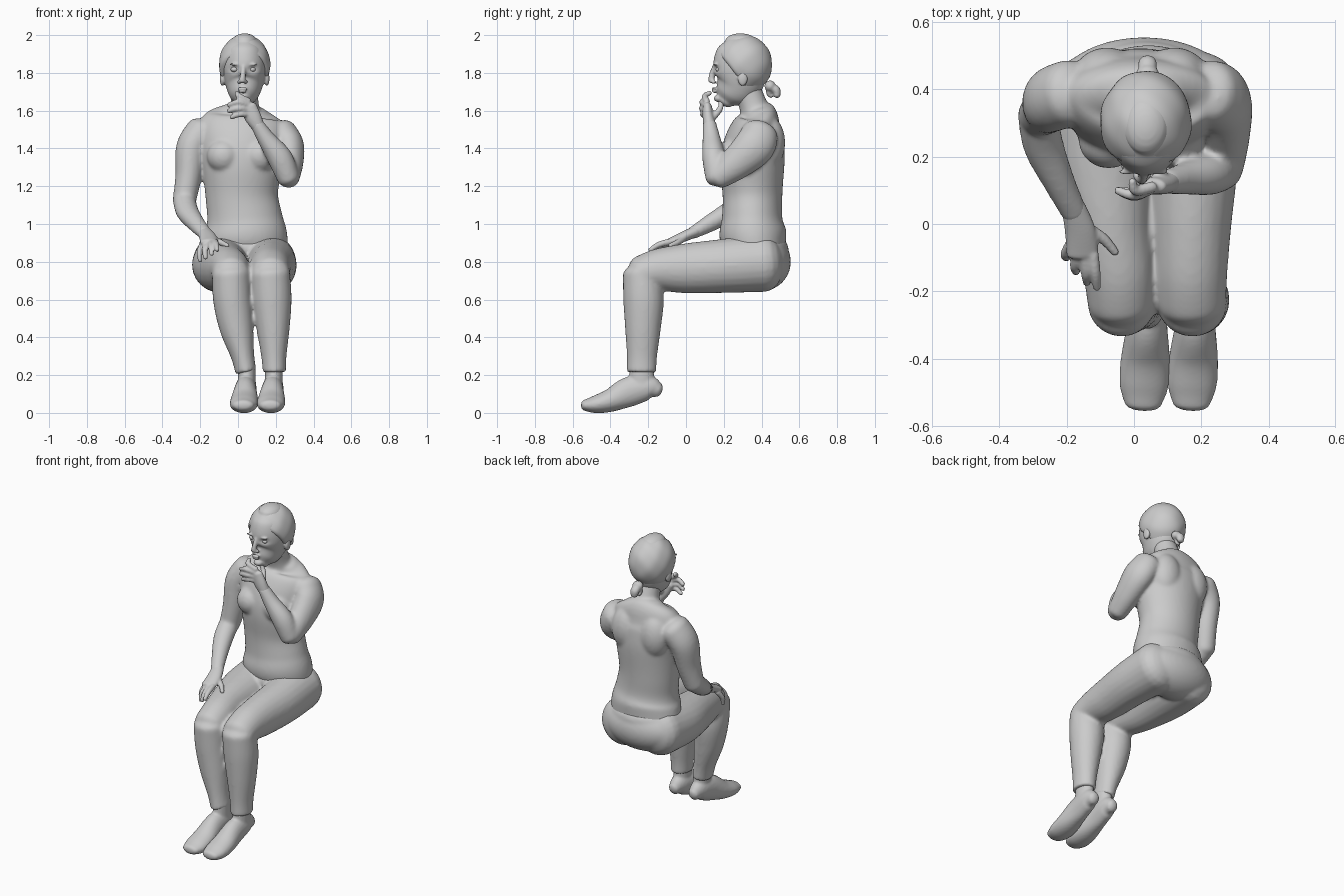
import bpy, bmesh, math
from mathutils import Vector, Matrix


def spline(p, steps=6):
    """Smooth the control rings (x, y, z, half width, half depth)."""
    out = []
    for i in range(len(p) - 1):
        a, b, c, d = (p[max(i - 1, 0)], p[i], p[i + 1], p[min(i + 2, len(p) - 1)])
        for s in range(steps):
            t = s / steps
            out.append([.5 * (2 * q + (r - o) * t + (2 * o - 5 * q + 4 * r - w) * t * t
                              + (3 * q - o - 3 * r + w) * t ** 3)
                        for o, q, r, w in zip(a, b, c, d)])
    return out + [list(p[-1])]


def loft(bm, pts, side=(1, 0, 0), caps=(.7, .7), n=24):
    """Elliptical tube along a path, with rounded ends where cap > 0."""
    p = spline(pts)
    pos = [Vector(q[:3]) for q in p]
    rings = []
    for i, q in enumerate(p):
        t = (pos[min(i + 1, len(p) - 1)] - pos[max(i - 1, 0)]).normalized()
        rings.append((pos[i], t, q[3], q[4]))

    def cap(ring, sign, k):
        c, t, a, b = ring
        return [(c + t * sign * k * min(a, b) * math.sin(h), t, a * math.cos(h), b * math.cos(h))
                for h in (.35, .7, 1.0, 1.25, 1.45)]
    if caps[0]:
        rings = cap(rings[0], -1, caps[0])[::-1] + rings
    if caps[1]:
        rings += cap(rings[-1], 1, caps[1])
    rows = []
    for c, t, a, b in rings:
        u = Vector(side)
        u = (u - t * u.dot(t)).normalized()
        v = t.cross(u)
        rows.append([bm.verts.new(c + u * a * math.cos(2 * math.pi * j / n)
                                  + v * b * math.sin(2 * math.pi * j / n)) for j in range(n)])
    for r, s in zip(rows, rows[1:]):
        for j in range(n):
            bm.faces.new((r[j], r[(j + 1) % n], s[(j + 1) % n], s[j]))
    bm.faces.new(rows[0][::-1])
    bm.faces.new(rows[-1])


def blob(bm, c, r, seg=32):
    m = Matrix.Translation(c) @ Matrix.Diagonal((*r, 1))
    return bmesh.ops.create_uvsphere(bm, u_segments=seg, v_segments=seg // 2, radius=1, matrix=m)['verts']


def finish(name, bm, voxel=0, smooth=0):
    """Make the object; voxel remesh melts overlapping pieces together."""
    bmesh.ops.recalc_face_normals(bm, faces=bm.faces)
    for f in bm.faces:
        f.smooth = True
    me = bpy.data.meshes.new(name)
    bm.to_mesh(me)
    bm.free()
    ob = bpy.data.objects.new(name, me)
    bpy.context.collection.objects.link(ob)
    if voxel:
        m = ob.modifiers.new('melt', 'REMESH')
        m.mode, m.voxel_size, m.use_smooth_shade = 'VOXEL', voxel, True
    if smooth:
        m = ob.modifiers.new('soften', 'SMOOTH')
        m.factor, m.iterations = .5, smooth
    return ob


# upper body: torso, neck, both arms
bm = bmesh.new()
loft(bm, [(.03, .38, .82, .23, .15), (.04, .355, .94, .222, .178), (.035, .35, 1.03, .2, .16),
          (.02, .352, 1.15, .192, .158), (.02, .35, 1.3, .212, .17), (.02, .358, 1.4, .228, .165),
          (.025, .375, 1.5, .235, .14), (.03, .39, 1.565, .205, .1), (.035, .38, 1.605, .12, .08)],
     caps=(.3, .3), n=48)
loft(bm, [(.035, .38, 1.54, .1, .09), (.035, .355, 1.63, .076, .075), (.035, .315, 1.73, .07, .075)])
for s in (-1, 1):
    blob(bm, (.02 + s * .095, .25, 1.36), (.09, .085, .09))       # chest
    blob(bm, (.02 + s * .1, .44, 1.43), (.1, .085, .14))          # shoulder blade
loft(bm, [(-.19, .39, 1.485, .09, .1), (-.245, .37, 1.4, .084, .098), (-.262, .345, 1.25, .07, .08),
          (-.285, .32, 1.12, .062, .062)])
loft(bm, [(-.285, .32, 1.13, .06, .06), (-.268, .23, 1.065, .06, .055), (-.22, .12, 1.0, .047, .045),
          (-.175, .03, .95, .039, .032)])
loft(bm, [(.225, .39, 1.475, .09, .1), (.265, .36, 1.41, .085, .108), (.272, .27, 1.325, .074, .09),
          (.267, .17, 1.248, .06, .066)])
loft(bm, [(.266, .165, 1.245, .06, .062), (.222, .148, 1.35, .066, .062), (.15, .135, 1.45, .048, .048),
          (.1, .125, 1.53, .036, .036)])
finish('upper_body', bm, .01, 8)


def hand(name, palm, fingers, side):
    bm = bmesh.new()
    loft(bm, palm)
    for a, b, c in fingers:
        loft(bm, [(*a, .0175, .0175), (*b, .016, .016), (*c, .012, .012)], side, n=14)
    finish(name, bm, .006, 3)


# hand resting on the thigh
hand('resting_hand', [(-.18, .05, .96, .036, .03), (-.16, -.02, .93, .046, .027),
                      (-.153, -.09, .903, .048, .02)],
     [((-.122, -.09, .905), (-.115, -.145, .89), (-.11, -.19, .862)),
      ((-.145, -.09, .902), (-.142, -.145, .878), (-.14, -.175, .84)),
      ((-.168, -.08, .897), (-.175, -.125, .862), (-.172, -.142, .82)),
      ((-.188, -.06, .895), (-.203, -.09, .85), (-.2, -.1, .805)),
      ((-.14, -.01, .925), (-.09, -.045, .902), (-.055, -.085, .885))], (1, 0, 0))

# hand held at the chin
hand('raised_hand', [(.11, .127, 1.51, .034, .034), (.08, .118, 1.565, .044, .03),
                     (.055, .113, 1.62, .044, .025)],
     [((.055, .11, 1.65), (.005, .1, 1.677), (-.005, .128, 1.695)),
      ((.05, .105, 1.63), (0, .086, 1.645), (-.05, .1, 1.63)),
      ((.048, .105, 1.605), (0, .084, 1.612), (-.05, .1, 1.598)),
      ((.052, .108, 1.58), (.01, .09, 1.582), (-.035, .1, 1.565)),
      ((.085, .14, 1.56), (.06, .18, 1.61), (.04, .185, 1.65))], (0, 0, 1))

# trousers: hips, thighs, shins
bm = bmesh.new()
blob(bm, (.03, .4, .8), (.262, .155, .155), 48)
blob(bm, (.035, .36, .87), (.235, .182, .1), 48)
loft(bm, [(-.09, .41, .795, .15, .155), (-.09, .2, .778, .15, .143), (-.068, 0, .765, .122, .132),
          (-.045, -.14, .758, .108, .113), (-.038, -.235, .735, .1, .098)])
loft(bm, [(.158, .41, .795, .15, .155), (.175, .2, .778, .135, .143), (.172, 0, .765, .118, .132),
          (.17, -.14, .758, .108, .113), (.172, -.235, .735, .103, .098)])
loft(bm, [(-.038, -.237, .74, .1, .098), (-.03, -.225, .6, .102, .107), (-.008, -.228, .45, .09, .095),
          (.025, -.233, .3, .062, .08), (.042, -.235, .215, .056, .078)], caps=(.5, 0))
loft(bm, [(.172, -.237, .74, .103, .098), (.18, -.225, .6, .104, .107), (.186, -.228, .45, .088, .095),
          (.19, -.233, .3, .067, .08), (.193, -.235, .215, .062, .078)], caps=(.5, 0))
finish('trousers', bm, .01, 7)

# shoes with ankles
for name, heel, toe in (('shoe_left', .047, .027), ('shoe_right', .19, .17)):
    bm = bmesh.new()
    rows = [(-.15, .122, .036, .04), (-.2, .135, .052, .066), (-.3, .112, .06, .079),
            (-.4, .066, .073, .061), (-.48, .045, .073, .047), (-.535, .04, .056, .03)]
    loft(bm, [(heel + (toe - heel) * (-.15 - y) / .385, y, z, a, b) for y, z, a, b in rows])
    loft(bm, [(heel, -.235, .13, .048, .068), (heel, -.235, .25, .046, .064)])
    finish(name, bm, .008, 4)

# head and face
bm = bmesh.new()
loft(bm, [(.03, .205, 1.655, .04, .048), (.03, .225, 1.68, .07, .08), (.032, .262, 1.725, .094, .12),
          (.034, .282, 1.78, .109, .14), (.035, .285, 1.85, .114, .14), (.035, .292, 1.92, .102, .125),
          (.035, .295, 1.96, .07, .09)], n=64)
for v in bm.verts:                                               # eye sockets
    if v.co.y < .25:
        for s in (-1, 1):
            d = ((v.co.x - .028 - s * .047) / .026) ** 2 + ((v.co.z - 1.818) / .018) ** 2
            v.co.y += .016 * math.exp(-d)
loft(bm, [(.029, .152, 1.835, .012, .012), (.026, .138, 1.79, .014, .016),
          (.022, .134, 1.757, .019, .016)], n=16)
for s in (-1, 1):
    blob(bm, (.023 + s * .017, .146, 1.752), (.012, .014, .01), 16)      # nostril
    blob(bm, (.035 + s * .118, .3, 1.77), (.014, .027, .04), 16)         # ear
    blob(bm, (.028 + s * .048, .156, 1.845), (.03, .01, .006), 16)       # brow
blob(bm, (.024, .147, 1.717), (.028, .012, .007), 16)                    # lips
blob(bm, (.024, .15, 1.702), (.024, .013, .008), 16)
blob(bm, (.027, .172, 1.665), (.03, .025, .02), 16)                      # chin
finish('head', bm, .006, 3)
bm = bmesh.new()
for s in (-1, 1):
    blob(bm, (.028 + s * .047, .177, 1.818), (.02, .02, .014), 16)
finish('eyes', bm)

# hair: cap tucked into the head in front of the hairline
bm = bmesh.new()
c = Vector((.035, .303, 1.845))
for v in blob(bm, c, (.136, .153, .156), 72):
    d = v.co - c
    line = (v.co.y - .15) * .78 + (v.co.z - 1.915) * .62
    w = min(max((line + .008) / .02, 0), 1)
    ripple = 1 + .012 * math.sin(38 * v.co.x + 50 * v.co.y) * math.sin(45 * v.co.z)
    v.co = c + d * (.72 + .28 * w) * ripple
finish('hair', bm, 0, 1)

# tied ponytail
bm = bmesh.new()
blob(bm, (.04, .445, 1.73), (.035, .03, .03), 16)
loft(bm, [(.04, .44, 1.725, .025, .02), (.04, .475, 1.71, .028, .024), (.042, .482, 1.68, .022, .018)], n=16)
loft(bm, [(.035, .44, 1.72, .022, .018), (.03, .44, 1.69, .018, .014), (.03, .452, 1.675, .012, .01)], n=16)
finish('ponytail', bm, .006, 2)
